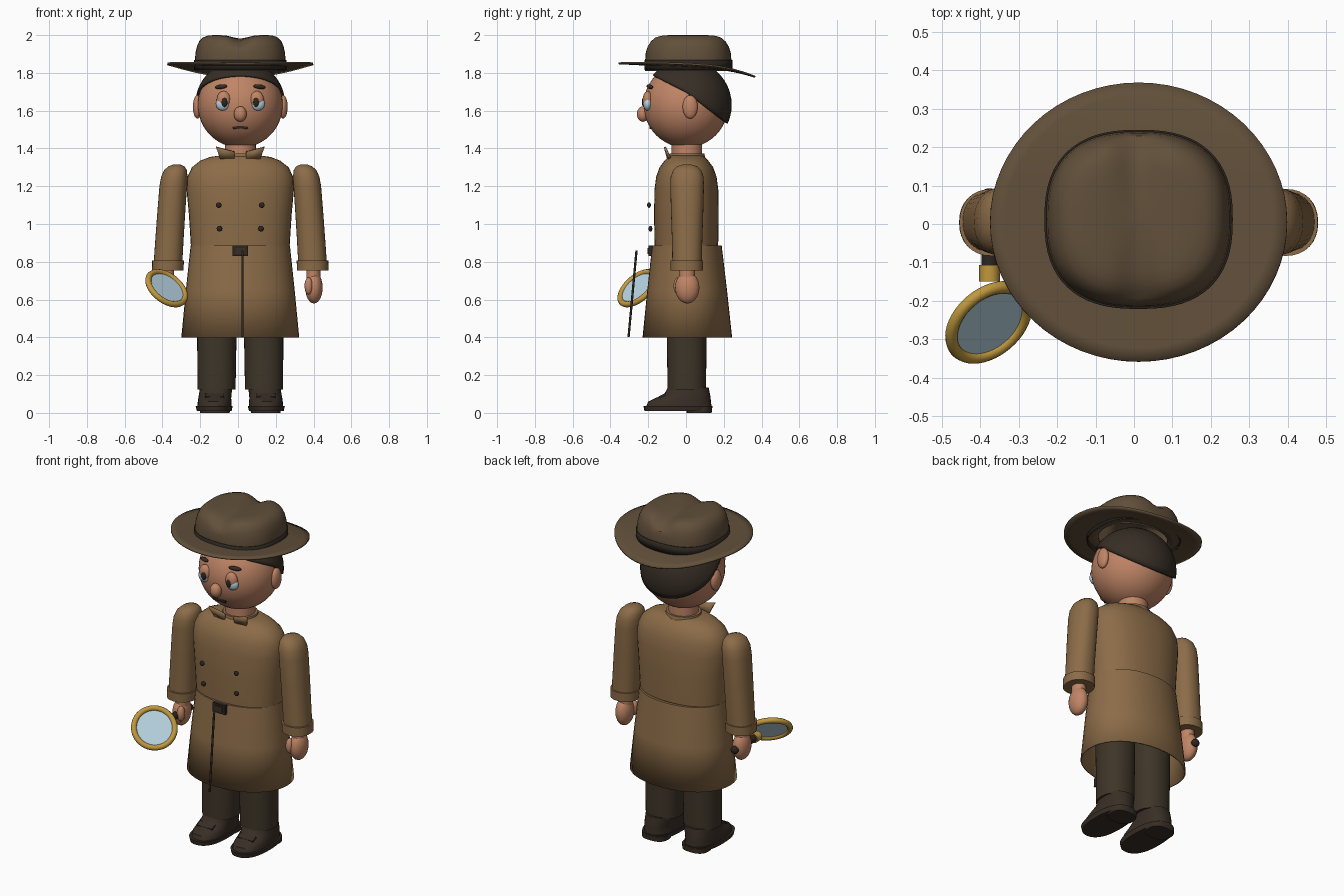
import bpy, math
from mathutils import Vector

if "Cube" in bpy.data.objects:
    bpy.data.objects.remove(bpy.data.objects["Cube"])

CX = 0.012  # the figure's centre line


def srgb(r, g, b):
    return tuple(((c / 255 + 0.055) / 1.055) ** 2.4 for c in (r, g, b)) + (1,)


def material(name, r, g, b):
    m = bpy.data.materials.new(name)
    m.diffuse_color = srgb(r, g, b)
    m.use_nodes = True
    m.node_tree.nodes["Principled BSDF"].inputs["Base Color"].default_value = m.diffuse_color
    return m


COAT = material("coat tan", 140, 108, 72)
HAT = material("hat brown", 97, 79, 58)
SKIN = material("skin", 192, 133, 102)
HAIR = material("hair brown", 55, 46, 37)
TROUSER = material("trouser brown", 62, 53, 40)
SHOE = material("shoe brown", 56, 46, 37)
DARK = material("dark trim", 44, 38, 32)
GOLD = material("gold", 192, 152, 62)
GLASS = material("pale glass", 182, 211, 224)


def finish(ob, mat, angle=40):
    ob.data.materials.clear()
    ob.data.materials.append(mat)
    bpy.ops.object.select_all(action='DESELECT')
    ob.select_set(True)
    bpy.context.view_layer.objects.active = ob
    bpy.ops.object.shade_smooth_by_angle(angle=math.radians(angle))
    return ob


def mesh(name, verts, faces, mat, thick=0, angle=40, offset=-1):
    me = bpy.data.meshes.new(name)
    me.from_pydata(verts, [], faces)
    ob = bpy.data.objects.new(name, me)
    bpy.context.collection.objects.link(ob)
    finish(ob, mat, angle)
    if thick:
        mod = ob.modifiers.new("thickness", 'SOLIDIFY')
        mod.thickness, mod.offset = thick, offset
    return ob


def loft(name, rings, mat, n=2.0, segs=40, caps=(True, True), thick=0, warp=None):
    """Stack of superellipse rings (cx, cy, z, rx, ry), listed bottom to top."""
    verts, faces = [], []
    for cx, cy, z, rx, ry in rings:
        for i in range(segs):
            a = 2 * math.pi * i / segs
            c, s = math.cos(a), math.sin(a)
            verts.append(Vector((cx + rx * math.copysign(abs(c) ** (2 / n), c),
                                 cy + ry * math.copysign(abs(s) ** (2 / n), s), z)))
    for k in range(len(rings) - 1):
        for i in range(segs):
            j = (i + 1) % segs
            faces.append((k * segs + i, k * segs + j, (k + 1) * segs + j, (k + 1) * segs + i))
    if caps[0]:
        faces.append(tuple(reversed(range(segs))))
    if caps[1]:
        faces.append(tuple(range((len(rings) - 1) * segs, len(rings) * segs)))
    if warp:
        verts = [warp(v) for v in verts]
    return mesh(name, verts, faces, mat, thick)


def ball(name, loc, scale, mat, rot=(0, 0, 0), segs=24):
    bpy.ops.mesh.primitive_uv_sphere_add(segments=segs, ring_count=segs // 2,
                                         location=loc, rotation=rot)
    ob = bpy.context.object
    ob.name, ob.scale = name, scale
    return finish(ob, mat, 60)


def box(name, loc, size, mat, rot=(0, 0, 0)):
    bpy.ops.mesh.primitive_cube_add(size=1, location=loc, rotation=rot)
    ob = bpy.context.object
    ob.name, ob.scale = name, size
    return finish(ob, mat)


def rod(name, a, b, r, mat):
    a, b = Vector(a), Vector(b)
    bpy.ops.mesh.primitive_cylinder_add(vertices=24, radius=r, depth=(b - a).length,
                                        location=(a + b) / 2)
    ob = bpy.context.object
    ob.name = name
    ob.rotation_euler = (b - a).to_track_quat('Z', 'Y').to_euler()
    return finish(ob, mat)


# Coat: torso, open skirt, collar band
loft("coat_torso", [(CX, 0.002, z, rx, ry) for z, rx, ry in (
    (0.86, 0.260, 0.168), (1.05, 0.272, 0.171), (1.18, 0.284, 0.169), (1.25, 0.280, 0.160),
    (1.30, 0.256, 0.142), (1.335, 0.212, 0.116), (1.355, 0.160, 0.096), (1.362, 0.11, 0.085))],
    COAT, n=2.2)
loft("coat_skirt", [(CX, 0.007, 0.40, 0.312, 0.237), (CX, 0.006, 0.65, 0.288, 0.211),
                    (CX, 0.005, 0.885, 0.263, 0.184), (CX, 0.005, 0.886, 0.245, 0.16)],
     COAT, n=2.1, caps=(False, False), thick=0.008)
loft("collar_band", [(CX, 0.005, 1.34, 0.105, 0.100), (CX, 0.005, 1.372, 0.098, 0.092)], COAT)

# Coat trim: front placket, buckle, buttons
rod("coat_placket", (0.024, -0.262, 0.86), (0.024, -0.304, 0.402), 0.006, DARK)
box("belt_buckle", (CX, -0.187, 0.858), (0.082, 0.024, 0.056), DARK)
box("buckle_plate", (CX, -0.2, 0.858), (0.05, 0.006, 0.032), SHOE)
for s in (-1, 1):
    for z, dx, y in ((1.10, 0.114, -0.196), (0.975, 0.11, -0.188)):
        ball("coat_button", (CX + s * dx, y, z), (0.015, 0.01, 0.015), DARK, segs=16)

# Neck and head
loft("neck", [(CX, 0.005, 1.33, 0.082, 0.081), (CX, 0.005, 1.46, 0.082, 0.081)], SKIN)
ball("head", (CX, 0, 1.63), (0.225, 0.224, 0.226), SKIN, segs=48)
ball("nose", (CX, -0.228, 1.582), (0.034, 0.032, 0.041), SKIN)


# Hair: dome ending on a slanting hairline
def hair_dome(segs=64, rows=14, r=0.239):
    verts, faces = [(CX, 0.003, 1.63 + r)], []
    for i in range(segs):
        a = 2 * math.pi * i / segs
        end = 0.0
        while end < 2.5:
            y, z = r * math.sin(end) * math.sin(a), 1.63 + r * math.cos(end)
            if z < 1.70 - (0.5 if y < 0 else 0.77) * y:
                break
            end += 0.004
        for k in range(1, rows + 1):
            t = end * k / rows
            verts.append((CX + r * math.sin(t) * math.cos(a),
                          0.003 + r * math.sin(t) * math.sin(a), 1.63 + r * math.cos(t)))
    for i in range(segs):
        p, q = 1 + i * rows, 1 + (i + 1) % segs * rows
        faces.append((0, p, q))
        faces += [(p + k, p + k + 1, q + k + 1, q + k) for k in range(rows - 1)]
    return mesh("hair", verts, faces, HAIR, thick=0.016)


hair_dome()

# Mouth: thin down-turned strip
for s in (-1, 1):
    box("mouth_half", (CX + s * 0.019, -0.19, 1.511), (0.042, 0.009, 0.013), DARK, (0, s * 0.14, 0))

for s in (-1, 1):
    def X(d):
        return CX + s * d
    # Face features
    ball("ear", (X(0.227), 0.022, 1.62), (0.024, 0.04, 0.062), SKIN)
    ball("eyeball", (X(0.093), -0.203, 1.637), (0.037, 0.024, 0.037), GLASS)
    ball("eyelid", (X(0.088), -0.203, 1.657), (0.037, 0.026, 0.047), SKIN)
    ball("pupil", (X(0.084), -0.223, 1.646), (0.016, 0.011, 0.026), DARK, segs=16)
    ball("eyebrow", (X(0.102), -0.191, 1.727), (0.036, 0.012, 0.012), HAIR, (0, s * 0.1, s * 0.4), 16)
    # Collar flap
    mesh("collar_flap", [(X(0.128), -0.112, 1.408), (X(0.032), -0.1, 1.383),
                         (X(0.03), -0.092, 1.337), (X(0.104), -0.082, 1.340)],
         [(0, 1, 2, 3)], COAT, thick=0.012, offset=0)
    # Sleeve and cuff
    loft("sleeve", [(X(d), 0.006, z, rx, ry) for d, z, rx, ry in (
        (0.384, 0.77, 0.076, 0.078), (0.376, 0.90, 0.075, 0.080), (0.366, 1.05, 0.074, 0.085),
        (0.355, 1.20, 0.073, 0.089), (0.349, 1.25, 0.070, 0.087), (0.343, 1.285, 0.060, 0.074),
        (0.338, 1.305, 0.043, 0.054), (0.336, 1.315, 0.018, 0.022))], COAT, n=2.2, segs=32)
    loft("cuff", [(X(0.384), 0.004, 0.755, 0.083, 0.086), (X(0.382), 0.004, 0.808, 0.084, 0.087)],
         COAT, n=2.2, segs=32)
    # Hand
    loft("wrist", [(X(0.387), 0.005, 0.69, 0.037, 0.042), (X(0.387), 0.005, 0.77, 0.037, 0.042)], SKIN)
    ball("hand", (X(0.390), 0.007, 0.663), (0.046, 0.064, 0.084), SKIN)
    ball("thumb", (X(0.362), -0.042, 0.672), (0.022, 0.024, 0.045), SKIN)
    # Trouser leg
    loft("trouser_leg", [(X(0.126), 0.004, 0.125, 0.101, 0.102), (X(0.124), 0.004, 0.40, 0.104, 0.105),
                         (X(0.124), 0.004, 0.80, 0.106, 0.107)], TROUSER, n=2.2)
    # Shoe: sole, heel, upper, strap
    loft("shoe_sole", [(X(0.138), -0.042, 0.010, 0.092, 0.178), (X(0.138), -0.042, 0.036, 0.098, 0.183)],
         SHOE, n=2.4)
    loft("shoe_heel", [(X(0.134), 0.07, 0.0, 0.078, 0.066), (X(0.134), 0.07, 0.03, 0.08, 0.068)],
         SHOE, n=2.6)
    loft("shoe_upper", [(X(0.136), -0.038, 0.035, 0.090, 0.173), (X(0.136), -0.034, 0.060, 0.089, 0.166),
                        (X(0.135), -0.014, 0.080, 0.087, 0.144), (X(0.132), 0.006, 0.10, 0.086, 0.121),
                        (X(0.128), 0.012, 0.135, 0.086, 0.108)], SHOE, n=2.3)
    box("shoe_strap", (X(0.136), -0.125, 0.09), (0.10, 0.035, 0.012), SHOE, (0.45, 0, 0))


# Hat: creased crown, band, drooping brim
def brim_drop(v):
    x, y = v.x - CX, v.y
    v.z = v.z - 0.05 * y - 0.5 * max(0, y - 0.1) ** 2 + 0.1 * x * x
    return v


def crease(v):
    if v.z > 1.93:
        k = min(1, (v.z - 1.93) / 0.05)
        v.z -= k * math.exp(-((v.x - CX) / 0.055) ** 2) * (0.018 + 0.6 * v.y ** 2)
    return v


loft("hat_crown", [(CX, 0.012, z, 0.240 * f, 0.228 * f) for z, f in (
    (1.81, 1.0), (1.87, 1.0), (1.91, 0.985), (1.945, 0.95), (1.97, 0.90), (1.988, 0.82),
    (1.997, 0.72), (2.0, 0.6), (2.0, 0.45), (2.0, 0.3), (2.0, 0.15), (2.0, 0.03))],
    HAT, n=2.5, segs=64, caps=(False, True), warp=crease)
loft("hat_band", [(CX, 0.012, 1.815, 0.245, 0.233), (CX, 0.012, 1.868, 0.245, 0.233)],
     DARK, n=2.5, segs=64, caps=(False, False), thick=0.006)
loft("hat_brim", [(CX, 0.005, 1.838, 0.386 * f, 0.363 * f) for f in (1, 0.9, 0.8, 0.7, 0.6, 0.5)],
     HAT, segs=64, caps=(False, False), thick=0.01, warp=brim_drop)

# Magnifying glass: tilted ring and lens, handle through the hand
centre, tilt = Vector((-0.378, -0.256, 0.66)), Vector((0.5, -0.58, 0.65)).normalized()
turn = tilt.to_track_quat('Z', 'Y').to_euler()
bpy.ops.mesh.primitive_torus_add(major_segments=48, minor_segments=10, major_radius=0.112,
                                 minor_radius=0.016, location=centre, rotation=turn)
bpy.context.object.name = "lens_ring"
finish(bpy.context.object, GOLD, 60)
rod("lens", centre - tilt * 0.004, centre + tilt * 0.004, 0.108, GLASS)
rod("handle_grip", (-0.376, 0.075, 0.66), (-0.376, -0.108, 0.66), 0.021, DARK)
ball("handle_end", (-0.376, 0.075, 0.66), (0.023, 0.018, 0.023), DARK)
rod("handle_collar", (-0.376, -0.106, 0.66), (-0.376, -0.15, 0.66), 0.027, GOLD)
